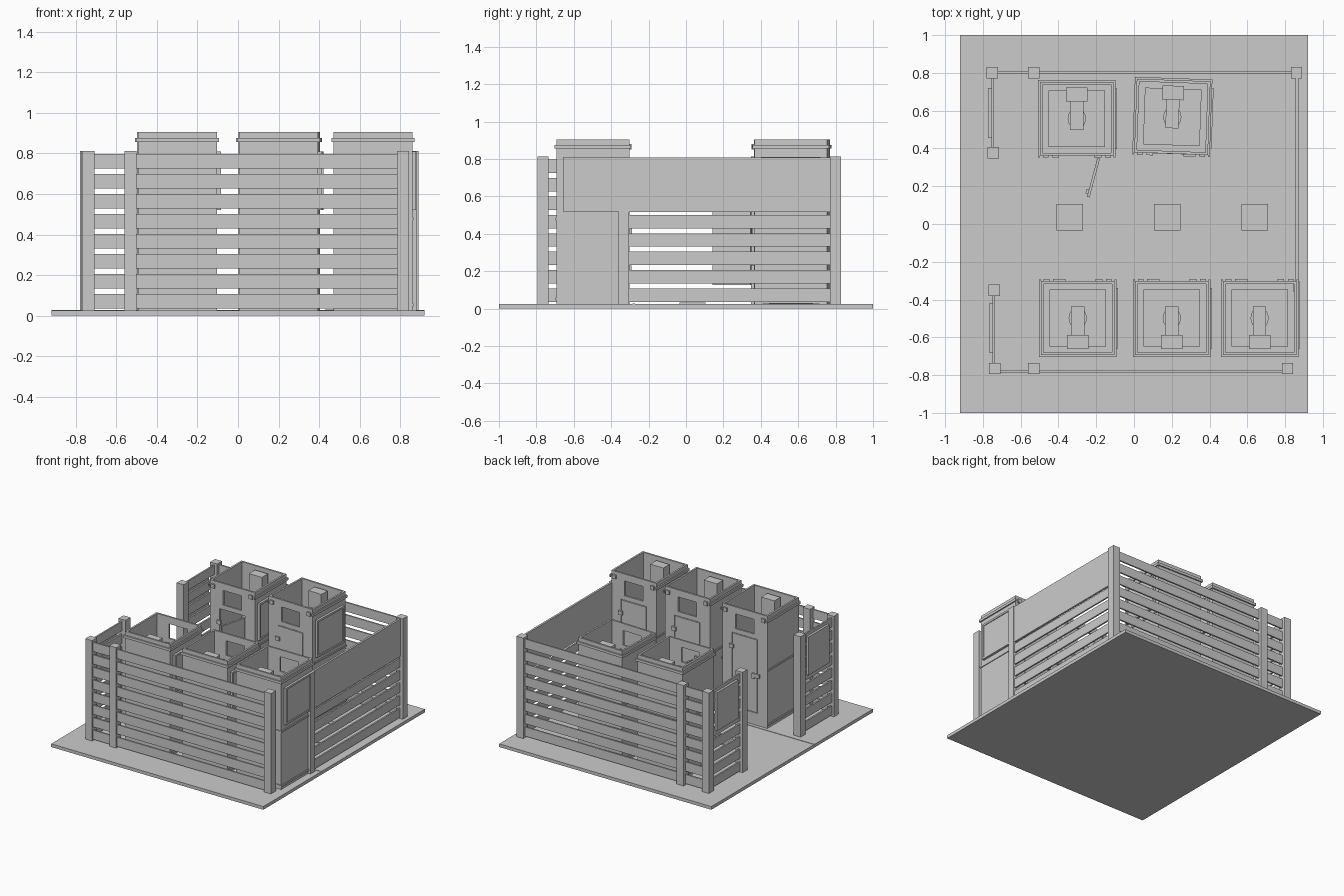
import bpy, bmesh, math
from mathutils import Matrix, Vector

if "Cube" in bpy.data.objects:
    bpy.data.objects.remove(bpy.data.objects["Cube"])


def boxes(name, spans, matrix=None):
    """One object from boxes given as (x0, x1, y0, y1, z0, z1)."""
    bm = bmesh.new()
    for x0, x1, y0, y1, z0, z1 in spans:
        m = Matrix.Translation(((x0 + x1) / 2, (y0 + y1) / 2, (z0 + z1) / 2))
        m = m @ Matrix.Diagonal((x1 - x0, y1 - y0, z1 - z0, 1))
        bmesh.ops.create_cube(bm, size=1, matrix=m)
    me = bpy.data.meshes.new(name)
    bm.to_mesh(me)
    bm.free()
    ob = bpy.data.objects.new(name, me)
    if matrix:
        ob.matrix_world = matrix
    bpy.context.collection.objects.link(ob)
    return ob


# Ground slab, gutter strip and access cover
boxes("ground_slab", [(-.92, .92, -1, 1, 0, .025)])
boxes("gutter_strip", [(-.92, .92, -.285, -.272, 0.001, .028)])
boxes("access_cover", [(.40, .575, .41, .715, .001, .028), (.43, .54, .445, .68, .02, .030)])

# Floor drains: raised frame around a sunken plate
for i, x in enumerate((-.34, .175, .64)):
    y, a, t = .035, .07, .012
    boxes(f"floor_drain_{i+1}", [
        (x - a, x + a, y - a, y - a + t, .001, .033), (x - a, x + a, y + a - t, y + a, .001, .033),
        (x - a, x - a + t, y - a + t, y + a - t, .001, .033),
        (x + a - t, x + a, y - a + t, y + a - t, .001, .033),
        (x - a + t, x + a - t, y - a + t, y + a - t, .001, .027)])

# Fence posts
POSTS = [(-.75, .80), (-.53, .80), (.86, .80), (-.745, .377),
         (-.74, -.35), (-.738, -.765), (-.53, -.765), (.813, -.765)]
for i, (x, y) in enumerate(POSTS):
    boxes(f"fence_post_{i+1}", [(x - .03, x + .03, y - .03, y + .03, .001, .812)])
boxes("side_fence_end_post", [(.845, .88, -.36, -.305, .001, .81)])


# Fence slats
def slats(name, x0, x1, y0, y1, n=8):
    boxes(name, [(x0, x1, y0, y1, .035 + .0985 * i, .107 + .0985 * i) for i in range(n)])


slats("front_fence_slats", -.738, .813, -.786, -.774)
slats("back_fence_slats", -.75, .86, .795, .807)
slats("right_fence_slats", .856, .868, -.31, .80, 5)
slats("left_front_fence_slats", -.75, -.738, -.74, -.37)
slats("left_back_fence_slats", -.755, -.743, .40, .78)

# Solid boards: right privacy panel and the two entrance boards
boxes("right_privacy_panel", [(.856, .872, -.31, .79, .515, .808)])
boxes("left_front_board", [(-.768, -.75, -.68, -.42, .47, .77)])
boxes("left_back_board", [(-.773, -.755, .455, .72, .47, .77)])

W, T, TOP, H = .195, .014, .905, .11   # cabin half width, wall, top, half door width


def band(w, t, z0, z1):
    """Three-sided strip around the cabin, open at the door side."""
    return [(-w - t, -w, -w - t, w + t, z0, z1), (w, w + t, -w - t, w + t, z0, z1),
            (-w, w, -w - t, -w, z0, z1)]


def toilet(name, m):
    """Bowl, seat, flush pipe and high cistern."""
    bm = bmesh.new()
    for r1, r2, z0, z1 in ((.028, .028, .05, .12), (.028, .046, .12, .20), (.048, .048, .20, .212)):
        mt = Matrix.Translation((0, 0, (z0 + z1) / 2)) @ Matrix.Diagonal((1, 1.2, 1, 1))
        bmesh.ops.create_cone(bm, cap_ends=True, segments=16, radius1=r1, radius2=r2,
                              depth=z1 - z0, matrix=mt)
    me = bpy.data.meshes.new(name + "_bowl")
    bm.to_mesh(me)
    bm.free()
    ob = bpy.data.objects.new(name + "_bowl", me)
    ob.matrix_world = m
    bpy.context.collection.objects.link(ob)
    boxes(name + "_cistern", [(-.057, .057, -.165, -.09, .75, .88)], m)
    boxes(name + "_flush_pipe", [(-.012, .012, -.15, -.126, .2, .75)], m)
    boxes(name + "_seat_block", [(-.035, .035, -.15, .06, .212, .225),
                                 (-.03, .03, -.15, -.03, .05, .212)], m)


# Cabin in local space: door faces +y
def cabin(name, x, y, turn, open_door=False, panel_side=1):
    m = Matrix.Translation((x, y, 0)) @ Matrix.Rotation(math.radians(turn), 4, 'Z')
    # Walls, with a doorway and a vent opening above it
    boxes(name + "_walls", [
        (-W, -W + T, -W, W, .025, TOP), (W - T, W, -W, W, .025, TOP),
        (-W + T, W - T, -W, -W + T, .025, TOP),
        (-W + T, -H, W - T, W, .025, TOP), (H, W - T, W - T, W, .025, TOP),
        (-H, H, W - T, W, .025, .12), (-H, H, W - T, W, .70, .735),
        (-H, -.08, W - T, W, .735, .85), (.08, H, W - T, W, .735, .85),
        (-H, H, W - T, W, .85, TOP)], m)
    # Stepped floor
    boxes(name + "_floor", [(-.181, .181, -.181, .181, .025, .04),
                            (-.15, .15, -.15, .15, .04, .052)], m)
    # Top band, mid band and base band
    boxes(name + "_bands", band(W, .010, .855, .875) + band(W, .006, .472, .485)
          + band(W, .006, .045, .06), m)
    # Band clips, hinges and latch on the door face
    boxes(name + "_fittings",
          [(s * .165 - .015, s * .165 + .015, W, W + .012, .85, .88) for s in (-1, 1)]
          + [(H - .015, H + .02, W, W + .012, z, z + .03) for z in (.2, .58)]
          + [(-H - .02, -H + .02, W, W + .012, .40, .43)], m)
    # Framed side panel
    a = panel_side * W
    b = a + panel_side * .012
    c = a + panel_side * .018
    x0, x1, x2, x3 = min(a, b), max(a, b), min(a, c), max(a, c)
    boxes(name + "_side_panel", [
        (x0, x1, -.16, .16, .52, .81),
        (x2, x3, -.16, .16, .795, .81), (x2, x3, -.16, .16, .52, .535),
        (x2, x3, -.16, -.145, .535, .795), (x2, x3, .145, .16, .535, .795)], m)
    # Door leaf, hung on its local -x or +x edge
    leaf = [(-2 * H + .004, -.004, -.014, 0, .125, .695),
            (-2 * H + .02, -2 * H + .045, 0, .012, .39, .43)]
    hinge = m @ Matrix.Translation((H, W + .001, 0))
    if open_door:
        hinge = m @ Matrix.Translation((-H, W + .01, 0)) @ Matrix.Rotation(math.radians(-105), 4, 'Z')
    boxes(name + "_door", leaf, hinge)
    toilet(name + "_toilet", m)


for i, x in enumerate((-.298, .20, .665)):
    cabin(f"front_cabin_{i+1}", x, -.498, 0)
cabin("back_cabin_1", -.303, .558, 180, open_door=True, panel_side=-1)
cabin("back_cabin_2", .203, .567, 178, panel_side=-1)
